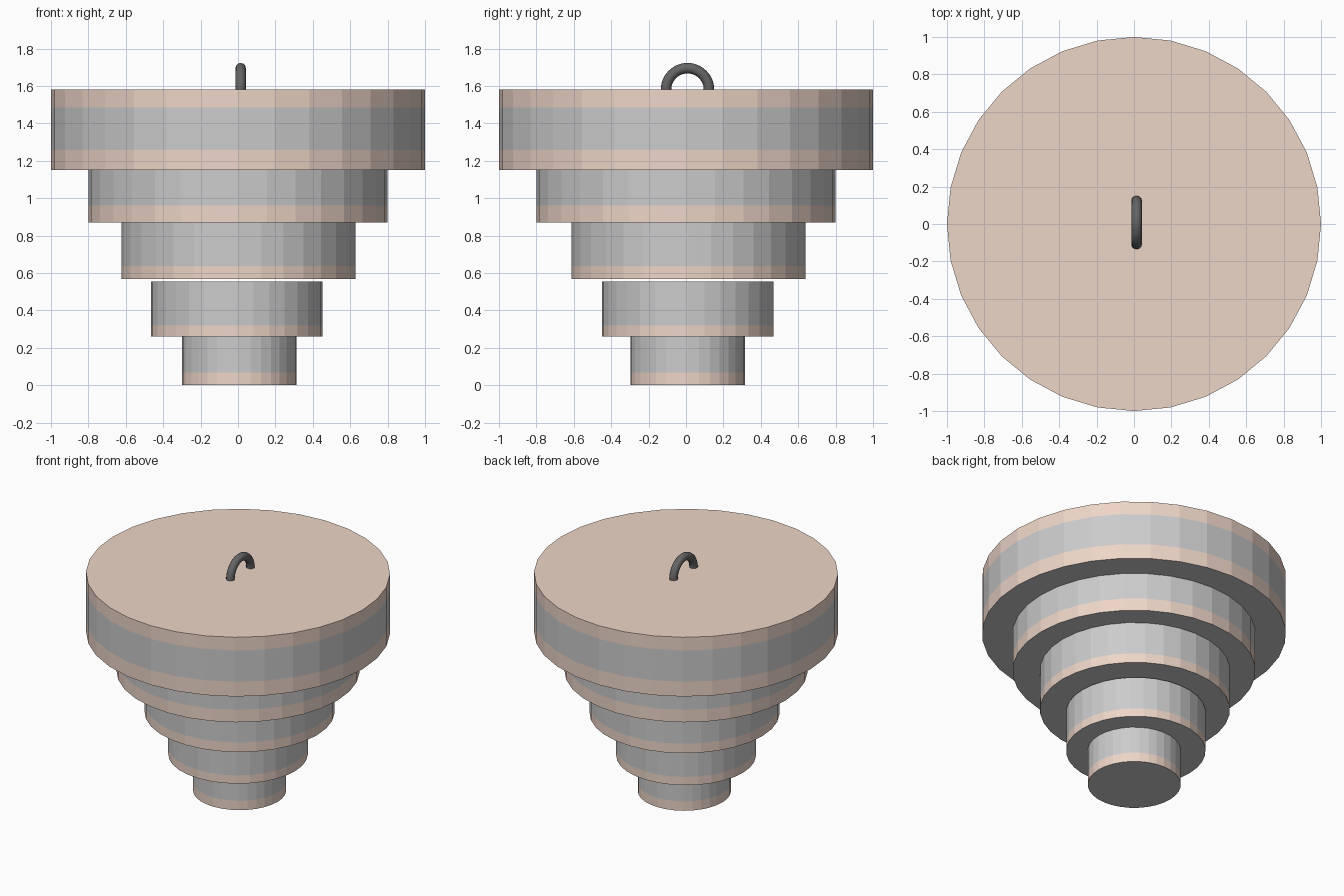
import bpy, math

if "Cube" in bpy.data.objects:
    bpy.data.objects.remove(bpy.data.objects["Cube"])


def material(name, rgb):
    m = bpy.data.materials.new(name)
    m.diffuse_color = (*rgb, 1)
    m.use_nodes = True
    m.node_tree.nodes["Principled BSDF"].inputs["Base Color"].default_value = m.diffuse_color
    return m


grey = material("grey", (0.8, 0.8, 0.8))
tan = material("tan", (0.85, 0.67, 0.58))
dark = material("dark_metal", (0.13, 0.13, 0.13))
SIDES = 32


def tier(name, cx, cy, r, levels, bands, top):
    """Stacked rings of one radius; bands gives a material index per ring gap."""
    verts = [(cx + r * math.cos(i * math.tau / SIDES),
              cy + r * math.sin(i * math.tau / SIDES), z)
             for z in levels for i in range(SIDES)]
    faces, mats = [], []
    for k, band in enumerate(bands):
        for i in range(SIDES):
            a, b = k * SIDES + i, k * SIDES + (i + 1) % SIDES
            faces.append((a, b, b + SIDES, a + SIDES))
            mats.append(band)
    last = (len(levels) - 1) * SIDES
    faces += [tuple(reversed(range(SIDES))), tuple(range(last, last + SIDES))]
    mats += [0, top]
    me = bpy.data.meshes.new(name)
    me.from_pydata(verts, [], faces)
    me.materials.append(grey)
    me.materials.append(tan)
    for p, m in zip(me.polygons, mats):
        p.material_index = m
    ob = bpy.data.objects.new(name, me)
    bpy.context.collection.objects.link(ob)


# Tiers, widest at the top, each with a tan lower rim
tier("top_tier", 0, 0, 1.0, (1.15, 1.257, 1.485, 1.58), (1, 0, 1), 1)
tier("second_tier", 0, 0, 0.8, (0.87, 0.96, 1.15), (1, 0), 0)
tier("third_tier", 0.003, 0.013, 0.625, (0.568, 0.637, 0.87), (1, 0), 0)
tier("fourth_tier", -0.007, 0.01, 0.459, (0.26, 0.32, 0.555), (1, 0), 0)
tier("bottom_tier", 0.006, 0.01, 0.306, (0.0, 0.067, 0.26), (1, 0), 0)

# Hanging ring, half sunk into the top
bpy.ops.mesh.primitive_torus_add(major_radius=0.115, minor_radius=0.028,
                                 major_segments=48, minor_segments=12,
                                 location=(0.014, 0.008, 1.58),
                                 rotation=(0, math.pi / 2, 0))
ring = bpy.context.object
ring.name = "hanging_ring"
ring.data.materials.append(dark)
bpy.ops.object.shade_smooth()
